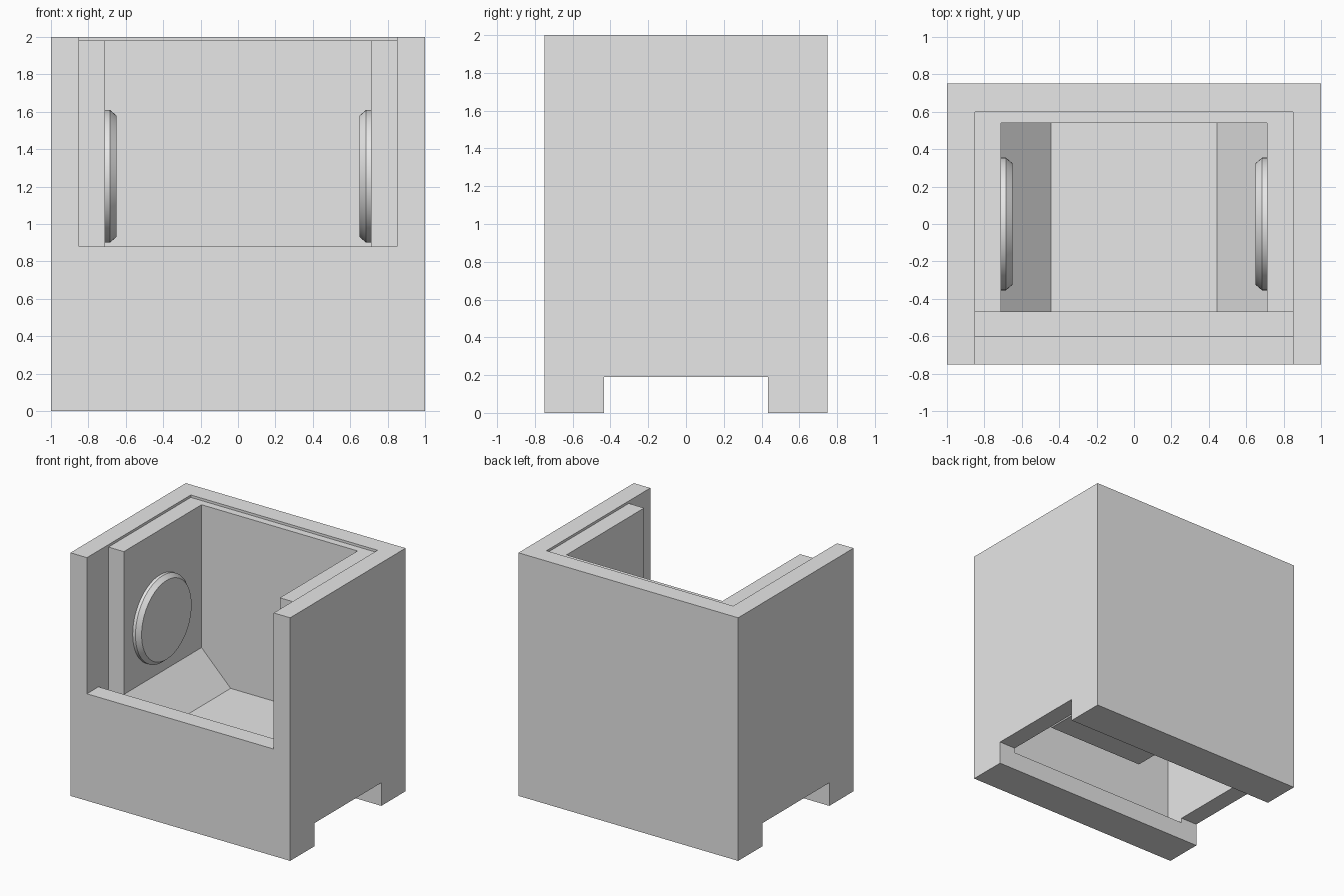
import bpy, bmesh, math
from mathutils import Matrix

if "Cube" in bpy.data.objects:
    bpy.data.objects.remove(bpy.data.objects["Cube"], do_unlink=True)

grey = bpy.data.materials.new("plain_grey")
grey.use_nodes = True
GREY = (0.8, 0.8, 0.8, 1)
grey.diffuse_color = GREY
grey.node_tree.nodes["Principled BSDF"].inputs["Base Color"].default_value = GREY


def add_object(name, bm):
    bmesh.ops.recalc_face_normals(bm, faces=bm.faces)
    mesh = bpy.data.meshes.new(name)
    bm.to_mesh(mesh)
    bm.free()
    mesh.materials.append(grey)
    obj = bpy.data.objects.new(name, mesh)
    bpy.context.collection.objects.link(obj)
    return obj


def box(name, lo, hi):
    bm = bmesh.new()
    size = [b - a for a, b in zip(lo, hi)]
    mid = [(a + b) / 2 for a, b in zip(lo, hi)]
    bmesh.ops.create_cube(bm, size=1, matrix=Matrix.Translation(mid) @ Matrix.Diagonal((*size, 1)))
    return add_object(name, bm)


def cut(target, cutter):
    mod = target.modifiers.new("cut", 'BOOLEAN')
    mod.operation = 'DIFFERENCE'
    mod.solver = 'EXACT'
    mod.object = cutter
    bpy.context.view_layer.objects.active = target
    bpy.ops.object.modifier_apply(modifier=mod.name)
    bpy.data.objects.remove(cutter, do_unlink=True)


# Outer shell: hollow box, low front wall, channel through the base
W, D, H = 1.0, 0.75, 2.0
IN_X, IN_Y = 0.85, 0.6
shell = box("outer_shell", (-W, -D, 0), (W, D, H))
cut(shell, box("cavity", (-IN_X, -IN_Y, 0.15), (IN_X, IN_Y, 3)))
cut(shell, box("front_opening", (-IN_X, -1, 0.88), (IN_X, 0, 3)))
cut(shell, box("base_channel", (-2, -0.435, -1), (2, 0.435, 0.19)))

# Inner lining: back panel, side panels and sloped seat sheet
PANEL_X, FRONT, BACK, TOP = 0.71, -0.47, 0.54, 1.98
SEAT_X, SEAT_Z, SLOPE_Z = 0.445, 0.54, 0.805
box("back_panel", (-IN_X, BACK, SEAT_Z), (IN_X, IN_Y, TOP))

bm = bmesh.new()
profile = [(-PANEL_X, SLOPE_Z), (-SEAT_X, SEAT_Z), (SEAT_X, SEAT_Z), (PANEL_X, SLOPE_Z)]
rows = [[bm.verts.new((x, y, z)) for x, z in profile] for y in (FRONT, BACK)]
for i in range(3):
    bm.faces.new((rows[0][i], rows[0][i + 1], rows[1][i + 1], rows[1][i]))
add_object("seat_sheet", bm)


# Round pad with a chamfered rim, facing inward
def round_pad(name, side):
    bm = bmesh.new()
    n = 64
    rings = []
    for x, r in ((PANEL_X, 0.355), (0.685, 0.355), (0.65, 0.325)):
        rings.append([bm.verts.new((side * x, r * math.cos(i * math.tau / n),
                                    1.255 + r * math.sin(i * math.tau / n))) for i in range(n)])
    for a, b in zip(rings, rings[1:]):
        for i in range(n):
            j = (i + 1) % n
            bm.faces.new((a[i], a[j], b[j], b[i]))
    bm.faces.new(rings[0])
    bm.faces.new(rings[-1])
    obj = add_object(name, bm)
    bpy.ops.object.select_all(action='DESELECT')
    obj.select_set(True)
    bpy.context.view_layer.objects.active = obj
    bpy.ops.object.shade_smooth_by_angle(angle=math.radians(30))


for label, side in (("left", 1), ("right", -1)):
    xs = sorted((side * PANEL_X, side * IN_X))
    box(label + "_side_panel", (xs[0], FRONT, SLOPE_Z), (xs[1], BACK, TOP))
    round_pad(label + "_round_pad", side)
